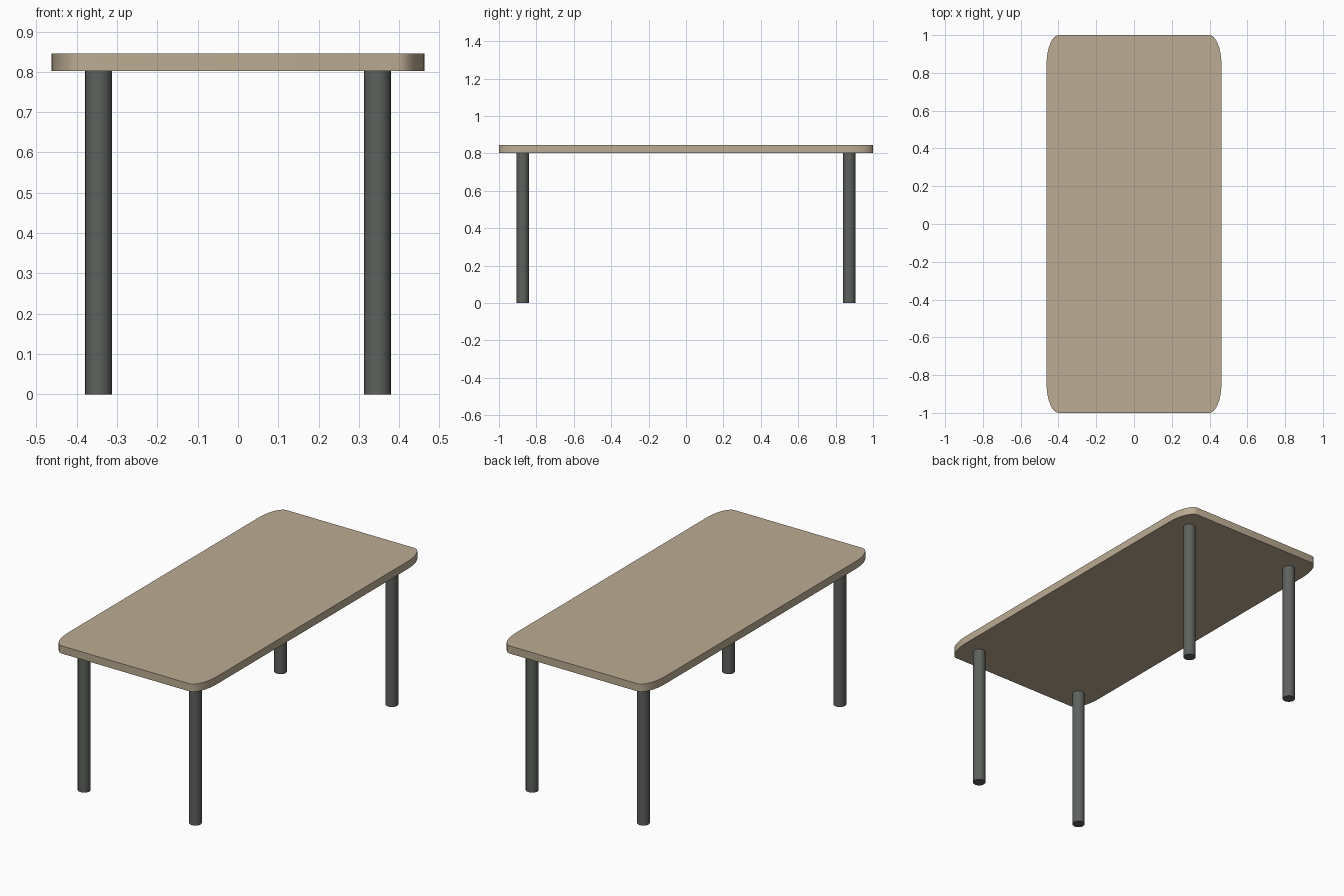
import bpy, bmesh
from math import sin, cos, pi

if "Cube" in bpy.data.objects:
    bpy.data.objects.remove(bpy.data.objects["Cube"])

HALF_X, HALF_Y = 0.463, 1.0
Z_LOW, Z_TOP = 0.802, 0.845
CORNER_X, CORNER_Y = 0.065, 0.155
STEPS = 8


def material(name, color):
    mat = bpy.data.materials.new(name)
    mat.diffuse_color = color
    mat.use_nodes = True
    mat.node_tree.nodes["Principled BSDF"].inputs["Base Color"].default_value = mat.diffuse_color
    return mat


def finish(obj, mat):
    obj.data.materials.append(mat)
    bpy.ops.object.select_all(action='DESELECT')
    obj.select_set(True)
    bpy.context.view_layer.objects.active = obj
    bpy.ops.object.shade_smooth_by_angle()


wood = material("wood", (0.50, 0.41, 0.29, 1))
metal = material("dark_metal", (0.11, 0.12, 0.11, 1))

# Tabletop: slab with stretched, rounded corners
bm = bmesh.new()
outline = []
for q, (sx, sy) in enumerate([(1, 1), (-1, 1), (-1, -1), (1, -1)]):
    for i in range(STEPS + 1):
        a = (q + i / STEPS) * pi / 2
        x = sx * (HALF_X - CORNER_X) + CORNER_X * cos(a)
        y = sy * (HALF_Y - CORNER_Y) + CORNER_Y * sin(a)
        outline.append(bm.verts.new((x, y, Z_LOW)))
base = bm.faces.new(outline)
top = bmesh.ops.extrude_face_region(bm, geom=[base], use_keep_orig=True)
bmesh.ops.translate(bm, vec=(0, 0, Z_TOP - Z_LOW),
                    verts=[v for v in top["geom"] if isinstance(v, bmesh.types.BMVert)])
bmesh.ops.recalc_face_normals(bm, faces=bm.faces)
mesh = bpy.data.meshes.new("tabletop")
bm.to_mesh(mesh)
bm.free()
tabletop = bpy.data.objects.new("tabletop", mesh)
bpy.context.collection.objects.link(tabletop)
finish(tabletop, wood)

# Four round legs
for y_name, sy in (("front", -1), ("back", 1)):
    for x_name, sx in (("left", -1), ("right", 1)):
        bpy.ops.mesh.primitive_cylinder_add(
            vertices=32, radius=0.033, depth=Z_LOW,
            location=(sx * 0.346, sy * 0.873, Z_LOW / 2))
        leg = bpy.context.object
        leg.name = f"{y_name}_{x_name}_leg"
        finish(leg, metal)
